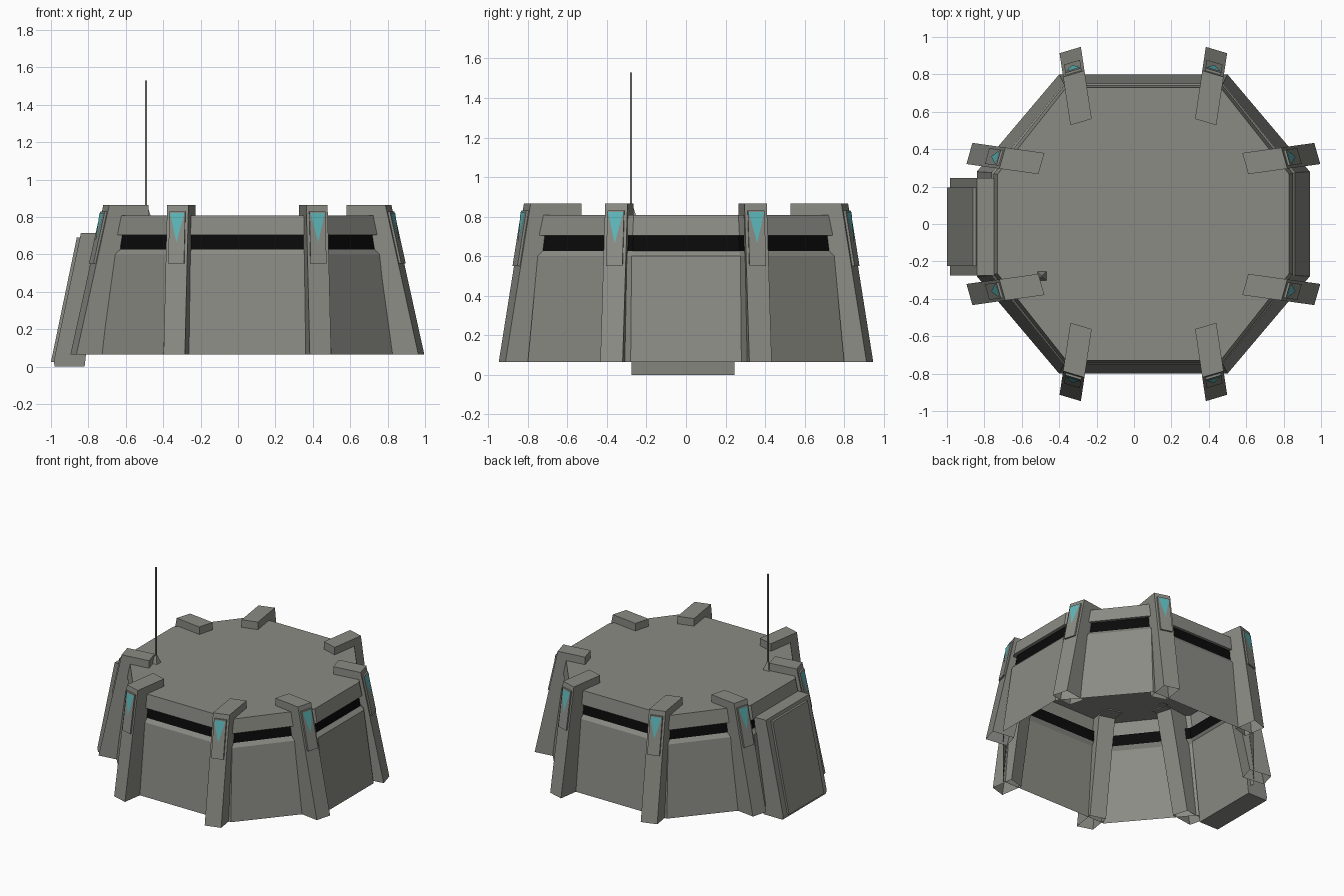
import bpy, bmesh

if "Cube" in bpy.data.objects:
    bpy.data.objects.remove(bpy.data.objects["Cube"])

CX = 0.05  # the octagonal body sits slightly right of the origin


def material(name, col):
    m = bpy.data.materials.new(name)
    m.diffuse_color = (*col, 1)
    m.use_nodes = True
    m.node_tree.nodes["Principled BSDF"].inputs["Base Color"].default_value = m.diffuse_color
    return m


GREY = material("concrete_grey", (0.26, 0.26, 0.235))
BLACK = material("window_black", (0.003, 0.003, 0.003))
TEAL = material("lamp_teal", (0.11, 0.47, 0.49))


def finish(name, bm, mats, recalc=True):
    if recalc:
        bmesh.ops.recalc_face_normals(bm, faces=bm.faces)
    me = bpy.data.meshes.new(name)
    bm.to_mesh(me)
    bm.free()
    for m in mats:
        me.materials.append(m)
    ob = bpy.data.objects.new(name, me)
    bpy.context.collection.objects.link(ob)
    return ob


def prism(name, profile, place, w, mat, open_edge=None):
    """Extrude a (depth, z) profile between -w and +w using a placing function."""
    bm = bmesh.new()
    a = [bm.verts.new(place(d, -w, z)) for d, z in profile]
    b = [bm.verts.new(place(d, w, z)) for d, z in profile]
    n = len(profile)
    bm.faces.new(a)
    bm.faces.new(b[::-1])
    for i in range(n):
        if i != open_edge:
            j = (i + 1) % n
            bm.faces.new((a[j], a[i], b[i], b[j]))
    return finish(name, bm, [mat])


# Body: open-bottomed shell of stacked octagon rings (z, corner on y side, corner on x side)
RINGS = [
    (0.065, (0.45, 0.80), (0.89, 0.28)),
    (0.60, (0.425, 0.75), (0.812, 0.275)),
    (0.627, (0.415, 0.73), (0.785, 0.27)),
    (0.705, (0.412, 0.722), (0.775, 0.265)),
    (0.705, (0.423, 0.742), (0.80, 0.27)),
    (0.808, (0.412, 0.73), (0.78, 0.265)),
]
bm = bmesh.new()
rings = []
for z, p, q in RINGS:
    quarter = [q, p]
    pts = quarter + [(-x, y) for x, y in quarter[::-1]]
    pts += [(-x, -y) for x, y in pts]
    rings.append([bm.verts.new((CX + x, y, z)) for x, y in pts])
for k in range(len(rings) - 1):
    for i in range(8):
        j = (i + 1) % 8
        f = bm.faces.new((rings[k][i], rings[k][j], rings[k + 1][j], rings[k + 1][i]))
        f.material_index = 1 if k == 2 else 0  # window strip
bm.faces.new(rings[-1])
finish("bunker_body", bm, [GREY, BLACK], recalc=False)

# Buttresses: (name, foot centre, inward direction, width vector, lean)
KINDS = [
    ("end_buttress", (0.391, 0.93), (-0.15, -1), (0.114, -0.034), 0.127),
    ("side_buttress", (0.930, 0.377), (-1, -0.14), (-0.032, 0.113), 0.176),
]
Z0, Z1 = 0.065, 0.865
for name, o, ax, e, lean in KINDS:
    for sx in (-1, 1):
        for sy in (-1, 1):
            def place(d, w, z):
                return (CX + sx * (o[0] + ax[0] * d + e[0] * w),
                        sy * (o[1] + ax[1] * d + e[1] * w), z)

            def face_d(z):
                return lean * (z - Z0) / (Z1 - Z0)

            # leaning leg with a cap reaching over the roof
            prism(name, [(0, Z0), (lean, Z1), (0.385, Z1), (0.385, 0.80),
                         (lean + 0.16, 0.80), (0.17, Z0)], place, 0.5, GREY, 5)
            # raised lamp panel on the outer face
            prism("lamp_panel", [(face_d(0.55) - 0.012, 0.55), (face_d(0.83) - 0.012, 0.83),
                                 (face_d(0.83) + 0.02, 0.83), (face_d(0.55) + 0.02, 0.55)],
                  place, 0.37, GREY)
            # teal wedge lamp pointing down
            bm = bmesh.new()
            tri = [bm.verts.new(place(face_d(z) - 0.016, w, z))
                   for w, z in ((-0.34, 0.822), (0.34, 0.822), (0.0, 0.665))]
            f = bm.faces.new(tri)
            f.normal_update()
            if f.normal.x * sx * o[0] + f.normal.y * sy * o[1] < 0:
                f.normal_flip()
            finish("lamp", bm, [TEAL], recalc=False)


# Door on the left side: frame block and raised panel
def door_place(d, w, z):
    return (d, w - 0.015, z)


prism("door_frame", [(-0.98, 0), (-0.985, 0.03), (-0.84, 0.715), (-0.74, 0.715), (-0.82, 0)],
      door_place, 0.26, GREY)
prism("door_panel", [(-1.0, 0.025), (-0.862, 0.69), (-0.83, 0.69), (-0.96, 0.025)],
      door_place, 0.21, GREY)


# Antenna: small tapered foot and thin mast
def post(name, r0, r1, z0, z1, sides):
    bpy.ops.mesh.primitive_cone_add(vertices=sides, radius1=r0, radius2=r1, depth=z1 - z0,
                                    location=(-0.492, -0.278, (z0 + z1) / 2),
                                    rotation=(0, 0, 0.785398))
    bpy.context.object.name = name
    bpy.context.object.data.materials.append(GREY)


post("antenna_foot", 0.036, 0.008, 0.805, 0.865, 4)
post("antenna_mast", 0.007, 0.006, 0.85, 1.53, 4)
